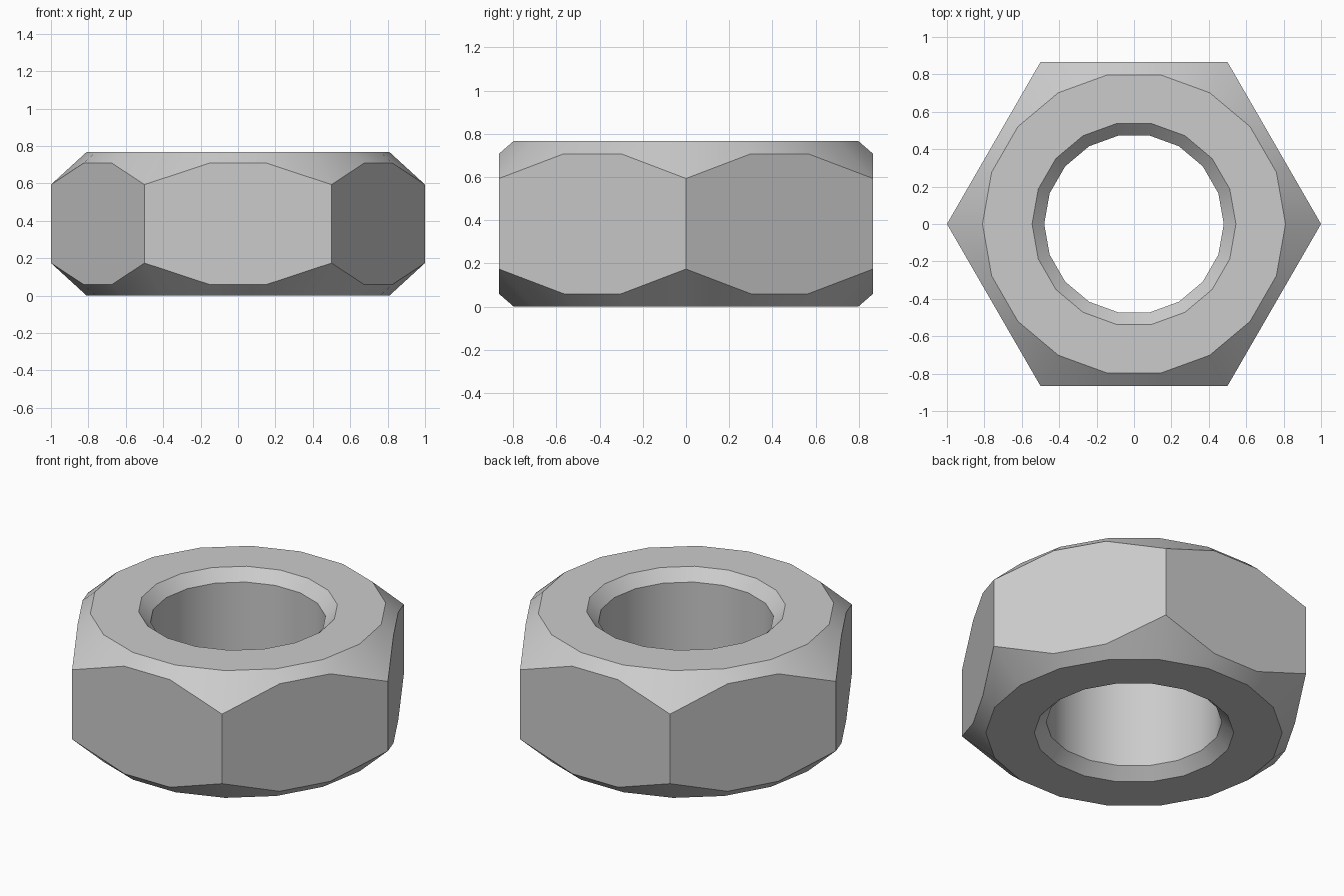
import bpy, bmesh, math

cube = bpy.data.objects.get("Cube")
if cube:
    bpy.data.objects.remove(cube, do_unlink=True)

HEIGHT = 0.767
SEGMENTS = 18        # three segments per hexagon side
RIM = 0.81           # outer radius of the flat end faces
HOLE = 0.48          # bore radius
BEVEL = 0.065        # bore chamfer, 45 degrees

# Steel material
steel = bpy.data.materials.new("steel_grey")
steel.use_nodes = True
colour = (0.6, 0.6, 0.6, 1.0)
steel.diffuse_color = colour
steel.node_tree.nodes["Principled BSDF"].inputs["Base Color"].default_value = colour


def hex_radius(angle):
    """Distance from the axis to a unit hexagon with a corner on +x."""
    off_centre = angle % (math.pi / 3) - math.pi / 6
    return math.cos(math.pi / 6) / math.cos(off_centre)


def section(angle):
    """Closed (radius, height) loop of the nut wall at one angle."""
    side = hex_radius(angle)
    drop = (side - 0.817) * 0.95      # outer chamfer, deepest at the corners
    return [(HOLE, BEVEL), (HOLE + BEVEL, 0), (RIM, 0), (side, drop),
            (side, HEIGHT - drop), (RIM, HEIGHT),
            (HOLE + BEVEL, HEIGHT), (HOLE, HEIGHT - BEVEL)]


# Nut body: bridge the wall sections around the axis
bm = bmesh.new()
columns = []
for i in range(SEGMENTS):
    a = math.tau * i / SEGMENTS
    columns.append([bm.verts.new((r * math.cos(a), r * math.sin(a), z))
                    for r, z in section(a)])
for i in range(SEGMENTS):
    this, following = columns[i], columns[(i + 1) % SEGMENTS]
    for j in range(len(this)):
        k = (j + 1) % len(this)
        bm.faces.new((this[j], following[j], following[k], this[k]))
bmesh.ops.recalc_face_normals(bm, faces=bm.faces)

# Merge each flat hexagon side: drop its upright edges except at the corners
inner = [bm.edges.get((c[3], c[4])) for i, c in enumerate(columns) if i % 3]
bmesh.ops.dissolve_edges(bm, edges=inner, use_verts=False)

mesh = bpy.data.meshes.new("hex_nut")
bm.to_mesh(mesh)
bm.free()
mesh.materials.append(steel)
nut = bpy.data.objects.new("hex_nut", mesh)
bpy.context.collection.objects.link(nut)

# Smooth bore and chamfers, crisp outlines
bpy.ops.object.select_all(action='DESELECT')
nut.select_set(True)
bpy.context.view_layer.objects.active = nut
bpy.ops.object.shade_smooth_by_angle(angle=math.radians(30))
